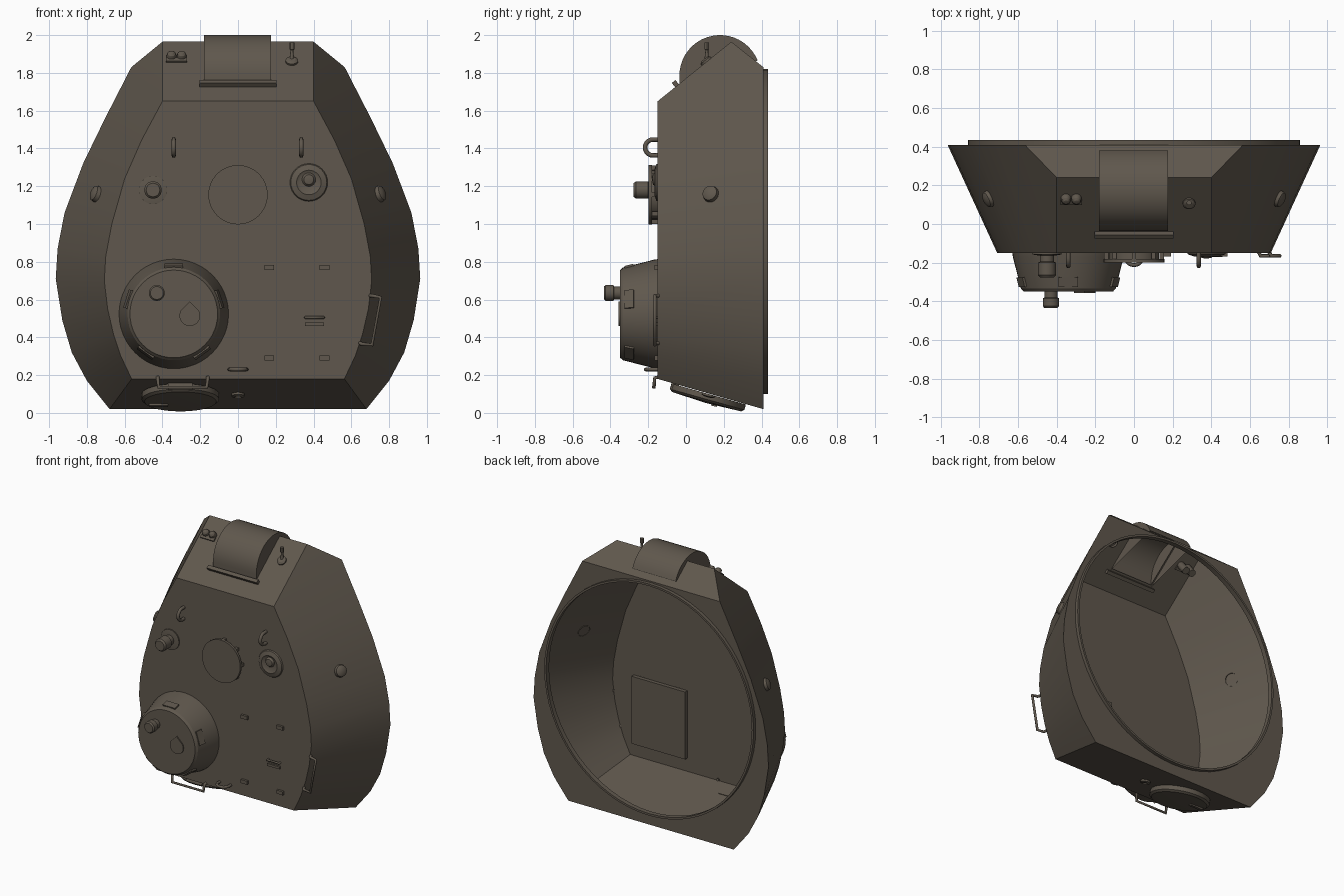
import bpy, bmesh
from math import sin, cos, pi, radians
from mathutils import Vector, Matrix

if "Cube" in bpy.data.objects:
    bpy.data.objects.remove(bpy.data.objects["Cube"])

paint = bpy.data.materials.new("dark olive brown")
paint.use_nodes = True
COLOUR = (0.115, 0.096, 0.074, 1)
paint.diffuse_color = COLOUR
paint.node_tree.nodes["Principled BSDF"].inputs["Base Color"].default_value = COLOUR

ROOF = -0.15
BASE = 0.41
UP = Vector((0, 0, 1))
OUT = (0, -1, 0)
FRONT_N = (0, -0.63, 0.78)
REAR_N = (0, -0.27, -0.96)


def frame(loc, normal, tangent=None):
    """Local z points along the normal, local x along the tangent."""
    z = Vector(normal).normalized()
    x = Vector(tangent).normalized() if tangent else UP.cross(z).normalized()
    y = z.cross(x)
    return Matrix.Translation(loc) @ Matrix((x, y, z)).transposed().to_4x4()


def finish(name, bm, matrix=None):
    bmesh.ops.recalc_face_normals(bm, faces=bm.faces)
    if matrix:
        bm.transform(matrix)
    mesh = bpy.data.meshes.new(name)
    bm.to_mesh(mesh)
    bm.free()
    mesh.materials.append(paint)
    ob = bpy.data.objects.new(name, mesh)
    bpy.context.collection.objects.link(ob)
    bpy.ops.object.select_all(action='DESELECT')
    ob.select_set(True)
    bpy.context.view_layer.objects.active = ob
    bpy.ops.object.shade_smooth_by_angle(angle=radians(30))
    return ob


def box(name, loc, size, normal=OUT, tangent=None):
    bm = bmesh.new()
    bmesh.ops.create_cube(bm, size=1)
    bmesh.ops.scale(bm, vec=size, verts=bm.verts)
    return finish(name, bm, frame(loc, normal, tangent))


def lathe(name, loc, profile, normal=OUT, steps=32):
    """Revolve (radius, height) points around the normal."""
    bm = bmesh.new()
    vs = [bm.verts.new((r, 0, h)) for r, h in profile]
    es = [bm.edges.new(p) for p in zip(vs, vs[1:])]
    bmesh.ops.spin(bm, geom=vs + es, cent=(0, 0, 0), axis=(0, 0, 1),
                   angle=2 * pi, steps=steps, use_merge=True)
    bmesh.ops.remove_doubles(bm, verts=bm.verts, dist=1e-5)
    return finish(name, bm, frame(loc, normal))


def tube(name, points, radius):
    cu = bpy.data.curves.new(name, 'CURVE')
    cu.dimensions = '3D'
    cu.bevel_depth = radius
    cu.bevel_resolution = 2
    cu.use_fill_caps = True
    sp = cu.splines.new('POLY')
    sp.points.add(len(points) - 1)
    for p, co in zip(sp.points, points):
        p.co = (*co, 1)
    sp.use_smooth = True
    cu.materials.append(paint)
    bpy.context.collection.objects.link(bpy.data.objects.new(name, cu))


def loop(name, loc, along, r, leg, thick):
    """U-shaped lifting eye standing on the roof."""
    c, a, o = Vector(loc), Vector(along), Vector(OUT)
    arc = [c + a * r * cos(t * pi / 10) + o * (leg + r * sin(t * pi / 10)) for t in range(11)]
    tube(name, [c + a * r] + arc + [c - a * r], thick)


# Armoured shell: roof outline, wider base outline, sloped front and rear
roof_half = [(.563, .18), (.62, .30), (.66, .42), (.69, .55), (.708, .70),
             (.70, .83), (.668, 1.0), (.60, 1.24), (.51, 1.445), (.40, 1.65)]
base_half = [(.68, .02), (.80, .17), (.88, .32), (.93, .49), (.965, .71),
             (.955, .87), (.918, 1.06), (.82, 1.32), (.706, 1.555), (.565, 1.83)]
RING_Z, RING_R = 0.96, 0.85

bm = bmesh.new()
sides = []
for s in (1, -1):
    top = [bm.verts.new((s * x, ROOF, z)) for x, z in roof_half]
    low = [bm.verts.new((s * x, BASE, z)) for x, z in base_half]
    nose = bm.verts.new((s * .40, .24, 1.965))
    for i in range(len(top) - 1):
        bm.faces.new((top[i], top[i + 1], low[i + 1], low[i]))
    bm.faces.new((top[-1], nose, low[-1]))
    gap = [bm.verts.new((s * .17, ROOF + .39 * t, 1.65 + .315 * t)) for t in (.32, .95)]
    bm.faces.new((top[-1], nose, gap[1], gap[0]))
    sides.append((top, low, nose, gap))
(ta, la, na, ga), (tb, lb, nb, gb) = sides
bm.faces.new(ta + tb[::-1])
bm.faces.new((ta[0], tb[0], lb[0], la[0]))
bm.faces.new((na, nb, lb[-1], la[-1]))
bm.faces.new((ta[-1], tb[-1], gb[0], ga[0]))
bm.faces.new((na, nb, gb[1], ga[1]))
outline = la + lb[::-1]
circle = [bm.verts.new((RING_R * cos(k * pi / 32), BASE, RING_Z + RING_R * sin(k * pi / 32)))
          for k in range(64)]
rim = []
for ring in (outline, circle):
    for a, b in zip(ring, ring[1:] + ring[:1]):
        rim.append(bm.edges.get((a, b)) or bm.edges.new((a, b)))
bmesh.ops.triangle_fill(bm, use_beauty=True, edges=rim, normal=(0, 1, 0))
finish("turret_shell", bm)

lathe("turret_ring", (0, BASE, RING_Z),
      [(.86, 0), (.86, .025), (.845, .025), (.845, -.01)], (0, 1, 0), 64)

# Gun mantlet: rounded hollow housing with a flange below
bm = bmesh.new()
arc = [(-.035, 1.743)] + [(.18 + .215 * cos(a), 1.785 + .215 * sin(a))
                          for a in (radians(180 - 158 * k / 20) for k in range(21))]
walls = [[bm.verts.new((x, y, z)) for y, z in arc] for x in (-.18, .175)]
for i in range(len(arc) - 1):
    bm.faces.new((walls[0][i], walls[0][i + 1], walls[1][i + 1], walls[1][i]))
for w in walls:
    bm.faces.new(w)
finish("mantlet", bm)
box("mantlet_flange", (0, -.05, 1.735), (.41, .025, .05), FRONT_N)

# Commander's cupola with vision blocks, periscope and port cover
CX, CZ = -.34, .524
lathe("cupola", (CX, ROOF, CZ),
      [(.29, 0), (.287, .02), (.245, .185), (.235, .195), (.232, .2), (0, .2)], steps=48)
for k in range(5):
    a = radians(90 + 72 * k)
    box("vision_block", (CX + .25 * cos(a), ROOF - .15, CZ + .25 * sin(a)), (.1, .05, .02),
        (cos(a), -.25, sin(a)), (-sin(a), 0, cos(a)))
lathe("cupola_periscope", (-.43, ROOF - .2, .635),
      [(.034, 0), (.034, .03), (.042, .035), (.042, .075), (.034, .085), (0, .085)])
bm = bmesh.new()
drop = [(0, .075)] + [(.055 * cos(a), .055 * sin(a)) for a in
                      (radians(150 + 240 * k / 16) for k in range(17))]
cap = bm.faces.new([bm.verts.new((x, y, 0)) for x, y in drop])
ext = bmesh.ops.extrude_face_region(bm, geom=[cap])["geom"]
bmesh.ops.translate(bm, vec=(0, 0, .008), verts=[g for g in ext if isinstance(g, bmesh.types.BMVert)])
finish("port_cover", bm, frame((-.255, ROOF - .2, .515), OUT))

# Roof periscope, ventilator cap and antenna socket
lathe("roof_periscope", (-.45, ROOF, 1.18),
      [(.075, 0), (.075, .008), (.05, .012), (.036, .012), (.036, .045), (.046, .05),
       (.046, .115), (.036, .127), (0, .127)])
lathe("ventilator_core", (0, ROOF, 1.155), [(.13, 0), (.13, .03)])
lathe("ventilator_cap", (0, ROOF, 1.155), [(0, .03), (.157, .03), (.157, .048), (0, .048)], steps=48)
for k in range(8):
    a = k * pi / 4
    box("ventilator_post", (.143 * cos(a), ROOF - .015, 1.155 + .143 * sin(a)), (.022, .022, .03))
lathe("antenna_socket", (.375, ROOF, 1.22), [(.1, 0), (.095, .008), (.065, .018), (.05, .01), (0, .01)])
lathe("antenna_ball", (.375, ROOF, 1.235), [(.036, 0), (.036, .012), (.026, .025), (0, .03)])

# Lifting eyes
for x in (-.34, .335):
    loop("lifting_eye", (x, ROOF, 1.405), (0, 0, 1), .042, .025, .012)
loop("rear_lifting_eye", (0, ROOF, .23), (1, 0, 0), .045, .018, .01)

# Loader's hatch: inner plate, hinges and handle
box("hatch_plate", (.312, ROOF + .015, .53), (.44, .5, .028))
for x in (.165, .458):
    for z in (.29, .77):
        box("hatch_hinge", (x, ROOF - .008, z), (.052, .026, .018))
box("hatch_handle_base", (.405, ROOF - .006, .47), (.1, .018, .016))
tube("hatch_handle", [(.358, ROOF, .505), (.358, ROOF - .015, .505),
                      (.452, ROOF - .015, .505), (.452, ROOF, .505)], .008)

# Grab rails
tube("side_grab_rail", [(.70, -.145, .62), (.71, -.165, .62), (.755, -.165, .612),
                        (.71, -.165, .36), (.655, -.165, .365), (.645, -.145, .37)], .01)
tube("rear_grab_rail", [(-.425, -.14, .19), (-.425, -.165, .185), (-.42, -.17, .135),
                        (-.165, -.17, .135), (-.16, -.165, .185), (-.16, -.14, .19)], .01)

# Rear round hatch with hinge, catch and tow ring
lathe("rear_hatch", (-.305, .12, .1), [(.205, 0), (.205, .03), (.19, .042), (0, .05)], REAR_N, 48)
box("rear_hatch_hinge", (-.305, -.06, .138), (.13, .04, .04), REAR_N)
box("rear_hatch_catch", (-.42, .15, .045), (.1, .03, .02), REAR_N)
lathe("rear_plug", (0, .12, .1), [(.035, 0), (.035, .012), (.018, .018), (.018, .01), (0, .01)], REAR_N)

# Pistol port plugs on both sides
for s in (1, -1):
    lathe("pistol_port", (s * .752, .13, 1.16),
          [(.045, -.01), (.04, .014), (.022, .024), (0, .024)], (s, -.45, .4), 20)

# Twin sight hoods and vane sight on the front plate
box("sight_base", (-.325, .115, 1.865), (.11, .03, .02), FRONT_N)
for x in (-.352, -.298):
    lathe("sight_hood", (x, .14, 1.875),
          [(0, -.08), (.026, -.08), (.026, .02), (.022, .035), (.012, .044), (0, .046)], FRONT_N, 20)
lathe("vane_base", (.285, .11, 1.858), [(.033, -.02), (.033, .012), (.02, .02), (0, .02)], FRONT_N, 20)
lathe("vane_post", (.285, .11, 1.86),
      [(.014, 0), (.008, .05), (.008, .06), (.013, .065), (.013, .1), (0, .1)], (0, -.001, 1), 12)
